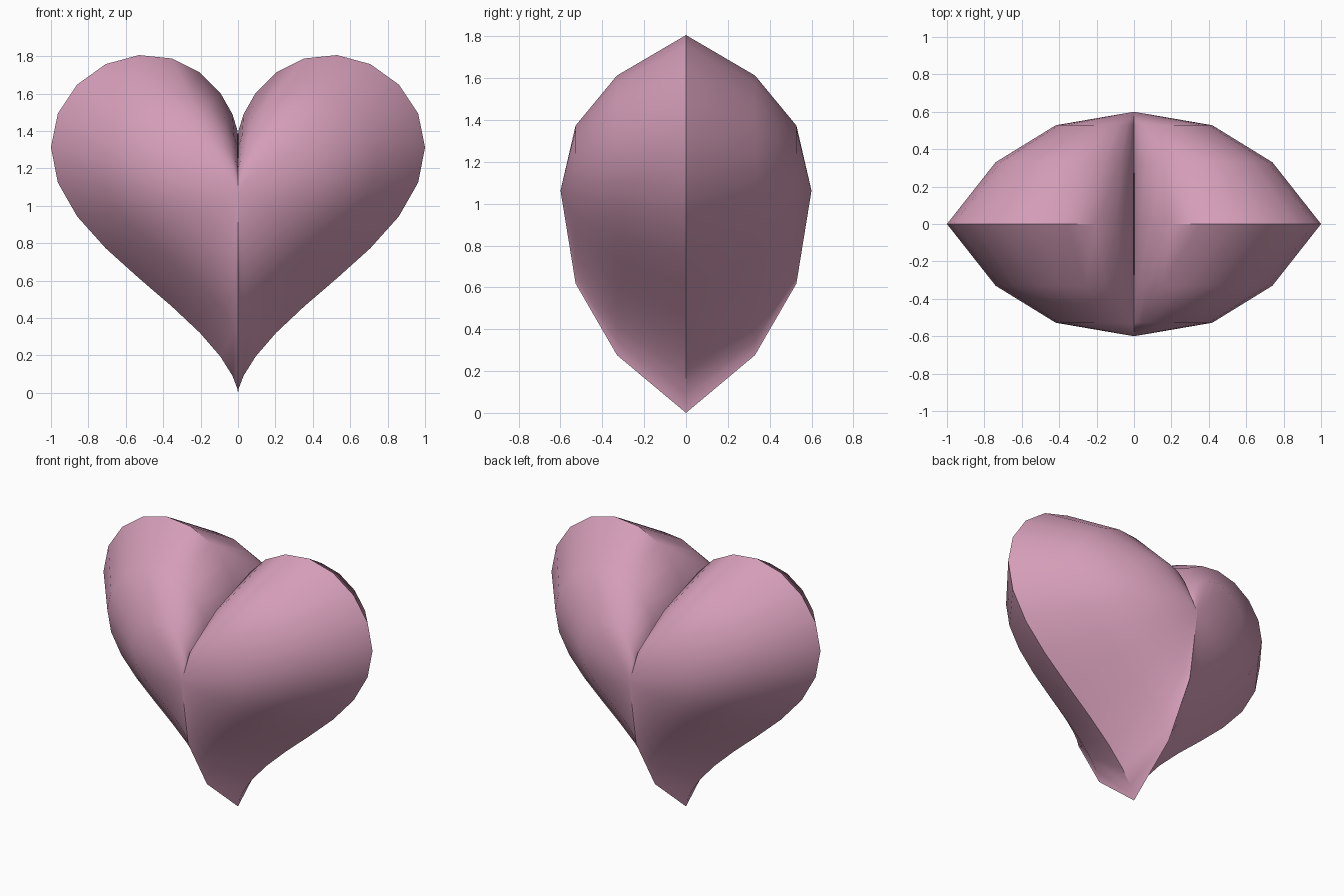
import bpy
import bmesh
from math import sin, cos, pi, radians

cube = bpy.data.objects.get("Cube")
if cube:
    bpy.data.objects.remove(cube, do_unlink=True)

# Single pink material
COLOUR = (0.66, 0.34, 0.48, 1.0)
pink = bpy.data.materials.new("dusty pink")
pink.use_nodes = True
pink.diffuse_color = COLOUR
pink.node_tree.nodes["Principled BSDF"].inputs["Base Color"].default_value = COLOUR

STEPS = 40          # points around the outline
CENTRE_Z = 1.0625   # height of the front and back tips
DEPTH = 0.6
# (depth, outline scale) from front to back
LAYERS = [(-0.528, 0.418), (-0.33, 0.74), (0, 1), (0.33, 0.74), (0.528, 0.418)]


def outline(t):
    """Heart curve, one unit to each side."""
    x = sin(t) ** 3
    z = (13 * cos(t) - 5 * cos(2 * t) - 2 * cos(3 * t) - cos(4 * t)) / 16
    return x, z


# Heart body: scaled outlines joined by quads, closed with a fan to each tip
bm = bmesh.new()
rings = []
for y, s in LAYERS:
    pts = [outline(2 * pi * i / STEPS) for i in range(STEPS)]
    rings.append([bm.verts.new((x * s, y, CENTRE_Z + z * s)) for x, z in pts])
front_tip = bm.verts.new((0, -DEPTH, CENTRE_Z))
back_tip = bm.verts.new((0, DEPTH, CENTRE_Z))

for i in range(STEPS):
    j = (i + 1) % STEPS
    for a, b in zip(rings, rings[1:]):
        bm.faces.new((a[i], a[j], b[j], b[i]))
    bm.faces.new((front_tip, rings[0][j], rings[0][i]))
    bm.faces.new((back_tip, rings[-1][i], rings[-1][j]))
bmesh.ops.recalc_face_normals(bm, faces=bm.faces)

mesh = bpy.data.meshes.new("heart")
bm.to_mesh(mesh)
bm.free()
mesh.materials.append(pink)
heart = bpy.data.objects.new("heart", mesh)
bpy.context.collection.objects.link(heart)

# Smooth shading with a crisp rim, cleft and point
bpy.ops.object.select_all(action="DESELECT")
heart.select_set(True)
bpy.context.view_layer.objects.active = heart
bpy.ops.object.shade_smooth_by_angle(angle=radians(35))
